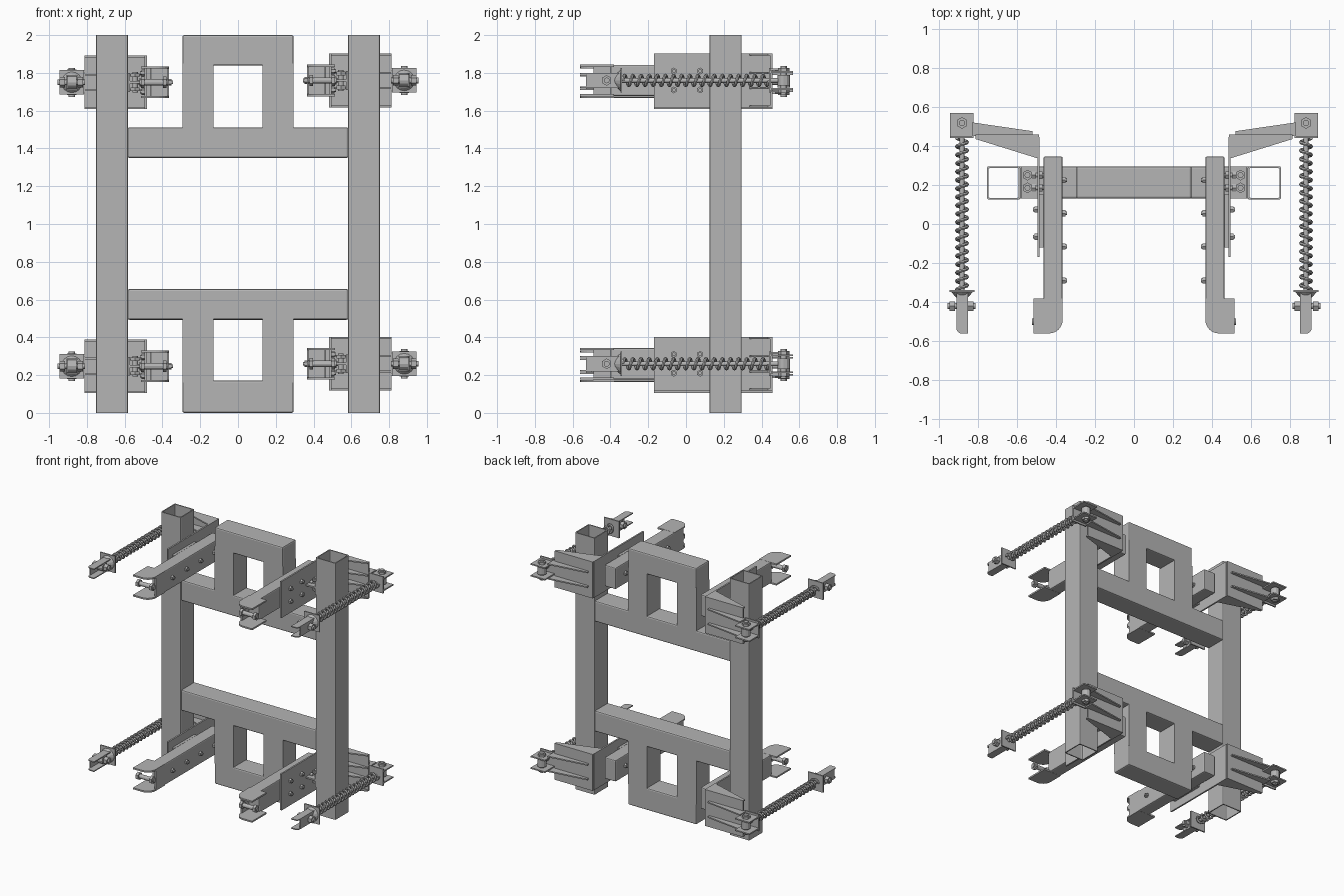
import bpy, bmesh, math
from mathutils import Matrix, Vector

cube = bpy.data.objects.get("Cube")
if cube:
    bpy.data.objects.remove(cube)

GREY = (0.46, 0.46, 0.46, 1)
steel = bpy.data.materials.new("steel_grey")
steel.use_nodes = True
steel.diffuse_color = GREY
steel.node_tree.nodes["Principled BSDF"].inputs["Base Color"].default_value = GREY

# Mounting stations: side, mirror sign, level, centre height
STATIONS = [("left", 1, "upper", 1.76), ("left", 1, "lower", 0.26),
            ("right", -1, "upper", 1.75), ("right", -1, "lower", 0.247)]


def make_object(name, bm, smooth=False):
    bmesh.ops.recalc_face_normals(bm, faces=bm.faces)
    mesh = bpy.data.meshes.new(name)
    bm.to_mesh(mesh)
    mesh.materials.append(steel)
    obj = bpy.data.objects.new(name, mesh)
    bpy.context.collection.objects.link(obj)
    if smooth:
        bpy.ops.object.select_all(action="DESELECT")
        obj.select_set(True)
        bpy.context.view_layer.objects.active = obj
        bpy.ops.object.shade_smooth_by_angle(angle=math.radians(40))
    return obj


def at_stations(name, bm, smooth=False):
    """Place a part, modelled on the left about z = 0, at all four stations."""
    for side, sign, level, height in STATIONS:
        copy = bm.copy()
        for v in copy.verts:
            v.co.x *= sign
            v.co.z += height
        make_object(f"{side}_{level}_{name}", copy, smooth)
        copy.free()
    bm.free()


def add_box(bm, lo, hi, bevel=0.0):
    part = bmesh.new()
    bmesh.ops.create_cube(part, size=1)
    for v in part.verts:
        v.co = [(a + b) / 2 + c * (b - a) for a, b, c in zip(lo, hi, v.co)]
    if bevel:
        bmesh.ops.bevel(part, geom=part.edges[:], offset=bevel, segments=2,
                        affect="EDGES", profile=0.5)
    merge(bm, part)


def merge(bm, part):
    mesh = bpy.data.meshes.new("temporary")
    part.to_mesh(mesh)
    bm.from_mesh(mesh)
    bpy.data.meshes.remove(mesh)
    part.free()


def add_plate(bm, outline, z, thick):
    """Extrude an outline in the xy plane to a plate centred on z."""
    face = bm.faces.new([bm.verts.new((x, y, z - thick / 2)) for x, y in outline])
    top = bmesh.ops.extrude_face_region(bm, geom=[face])["geom"]
    moved = [g for g in top if isinstance(g, bmesh.types.BMVert)]
    bmesh.ops.translate(bm, verts=moved, vec=(0, 0, thick))


def add_rod(bm, start, end, r1, r2=None, sides=12):
    a, b = Vector(start), Vector(end)
    turn = (b - a).to_track_quat("Z", "Y").to_matrix().to_4x4()
    bmesh.ops.create_cone(bm, cap_ends=True, segments=sides, radius1=r1,
                          radius2=r1 if r2 is None else r2, depth=(b - a).length,
                          matrix=Matrix.Translation((a + b) / 2) @ turn)


def add_bolt(bm, start, end, r, head=0.02):
    """Shank with a hex head at each end."""
    a, b = Vector(start), Vector(end)
    step = (b - a).normalized() * head
    add_rod(bm, a, b, r * 0.55)
    add_rod(bm, a + step * 0.4, a + step * 1.4, r, sides=6)
    add_rod(bm, b - step * 1.4, b - step * 0.4, r, sides=6)


def tongue(x0, x1, y0, y1, r, round_low_x):
    """Rectangle whose front corner on one side is rounded."""
    arc = []
    for i in range(7):
        t = math.pi / 2 * i / 6
        arc.append((r - r * math.cos(t), y0 + r - r * math.sin(t)))
    if round_low_x:
        return [(x0 + dx, y) for dx, y in arc] + [(x1, y0), (x1, y1), (x0, y1)]
    return [(x1 - dx, y) for dx, y in arc] + [(x0, y0), (x0, y1), (x1, y1)]


# Hollow square posts
for side, sign in (("left", 1), ("right", -1)):
    bm = bmesh.new()
    cx, cy, loops = sign * 0.667, 0.21, []
    for half in (0.085, 0.077):
        for z in (0, 2):
            loops.append([bm.verts.new((cx + sx * half, cy + sy * half, z))
                          for sx, sy in ((-1, -1), (1, -1), (1, 1), (-1, 1))])
    ob, ot, ib, it = loops
    for i in range(4):
        j = (i + 1) % 4
        for p, q in ((ob, ot), (it, ib), (ot, it), (ib, ob)):
            bm.faces.new((p[i], p[j], q[j], q[i]))
    upright = [e for e in bm.edges if abs(e.verts[0].co.z - e.verts[1].co.z) > 1]
    bmesh.ops.bevel(bm, geom=upright, offset=0.008, segments=2, affect="EDGES", profile=0.5)
    make_object(f"{side}_post", bm)
    bm.free()

# Crossbeams and the rectangular loops above and below them
Y0, Y1 = 0.13, 0.295
for level, beam, legs, cap in (("upper", (1.35, 1.512), (1.5, 1.85), (1.838, 2)),
                               ("lower", (0.493, 0.655), (0.16, 0.505), (0, 0.172))):
    bm = bmesh.new()
    add_box(bm, (-0.585, Y0, beam[0]), (0.585, Y1, beam[1]), 0.01)
    make_object(f"{level}_crossbeam", bm)
    bm.free()
    bm = bmesh.new()
    add_box(bm, (-0.295, Y0, cap[0]), (0.295, Y1, cap[1]), 0.01)
    for s in (-1, 1):
        xs = sorted((s * 0.13, s * 0.295))
        add_box(bm, (xs[0], Y0, legs[0]), (xs[1], Y1, legs[1]))
    make_object(f"{level}_frame_loop", bm)
    bm.free()

# Forward arm with an open rounded foot
bm = bmesh.new()
add_box(bm, (0.365, -0.4, -0.083), (0.463, 0.345, 0.083), 0.008)
at_stations("arm", bm)
bm = bmesh.new()
for z in (-0.078, 0.078):
    add_plate(bm, tongue(0.365, 0.513, -0.56, -0.38, 0.07, True), z, 0.012)
add_box(bm, (0.365, -0.49, -0.083), (0.377, -0.38, 0.083))
add_bolt(bm, (0.37, -0.5, 0), (0.522, -0.5, 0), 0.03)
at_stations("arm_foot", bm)

# Side plate with its bolts
bm = bmesh.new()
add_box(bm, (0.483, -0.17, -0.142), (0.495, 0.445, 0.142))
add_box(bm, (0.463, -0.12, -0.08), (0.483, 0.15, 0.08))
at_stations("side_plate", bm)
bm = bmesh.new()
for y in (-0.065, 0.075):
    for z in (-0.05, 0.05):
        add_bolt(bm, (0.45, y, z), (0.518, y, z), 0.018)
for y in (-0.29, -0.115, 0.055, 0.225):
    add_bolt(bm, (0.343, y, 0), (0.4, y, 0), 0.018)
at_stations("arm_bolts", bm)

# Clip that joins the side plate to the post
bm = bmesh.new()
add_box(bm, (0.495, Y0, -0.006), (0.585, Y1, 0.006))
add_box(bm, (0.573, Y0, -0.05), (0.585, Y1, 0.05))
for y in (0.185, 0.25):
    add_bolt(bm, (0.545, y, -0.055), (0.545, y, 0.055), 0.027)
    add_bolt(bm, (0.46, y, 0.0), (0.53, y, 0.0), 0.022)
at_stations("post_clip", bm)

# Rear bracket: back plate, tapered front ribs, outer channel with lugs
bm = bmesh.new()
add_box(bm, (0.485, 0.445, -0.142), (0.812, 0.457, 0.142))
for z in (-0.137, -0.04, 0.04, 0.137):
    add_plate(bm, [(0.49, 0.335), (0.812, 0.435), (0.812, 0.45), (0.49, 0.45)], z, 0.01)
at_stations("rear_bracket", bm)
bm = bmesh.new()
for z in (-0.057, 0.057):
    add_plate(bm, [(0.52, 0.45), (0.83, 0.45), (0.83, 0.52), (0.52, 0.475)], z, 0.01)
for z in (-0.045, 0.045):
    add_plate(bm, [(0.82, 0.44), (0.942, 0.44), (0.942, 0.567), (0.82, 0.567)], z, 0.01)
add_box(bm, (0.82, 0.44, -0.065), (0.942, 0.45, 0.065))
at_stations("rear_lug", bm)
bm = bmesh.new()
add_bolt(bm, (0.88, 0.517, -0.077), (0.88, 0.517, 0.077), 0.03, 0.025)
add_rod(bm, (0.88, 0.517, -0.028), (0.88, 0.517, 0.028), 0.033)
at_stations("rear_pivot", bm)

# Coil spring around a rod
bm = bmesh.new()
TURNS, STEPS, SIDES, COIL, WIRE = 18, 16, 6, 0.027, 0.009
rings = []
for i in range(TURNS * STEPS + 1):
    a = math.tau * i / STEPS
    y = -0.335 + 0.775 * i / (TURNS * STEPS)
    ring = []
    for k in range(SIDES):
        b = math.tau * k / SIDES
        r = COIL + WIRE * math.cos(b)
        ring.append(bm.verts.new((0.88 + r * math.cos(a), y + WIRE * math.sin(b), r * math.sin(a))))
    rings.append(ring)
for p, q in zip(rings, rings[1:]):
    for k in range(SIDES):
        n = (k + 1) % SIDES
        bm.faces.new((p[k], p[n], q[n], q[k]))
bm.faces.new(rings[0])
bm.faces.new(rings[-1])
at_stations("spring", bm, True)
bm = bmesh.new()
add_rod(bm, (0.88, -0.42, 0), (0.88, 0.517, 0), 0.013)
at_stations("spring_rod", bm, True)

# Spring seat and front fork
bm = bmesh.new()
add_box(bm, (0.815, -0.348, -0.065), (0.945, -0.338, 0.065))
add_rod(bm, (0.88, -0.348, 0), (0.88, -0.385, 0), 0.055, 0.022, 16)
at_stations("spring_seat", bm)
bm = bmesh.new()
for z in (-0.036, 0.036):
    add_plate(bm, tongue(0.85, 0.908, -0.56, -0.345, 0.025, False), z, 0.008)
add_box(bm, (0.9, -0.53, -0.04), (0.908, -0.345, 0.04))
add_bolt(bm, (0.81, -0.42, 0), (0.955, -0.42, 0), 0.028, 0.028)
add_rod(bm, (0.855, -0.42, 0), (0.9, -0.42, 0), 0.032)
at_stations("front_fork", bm)
